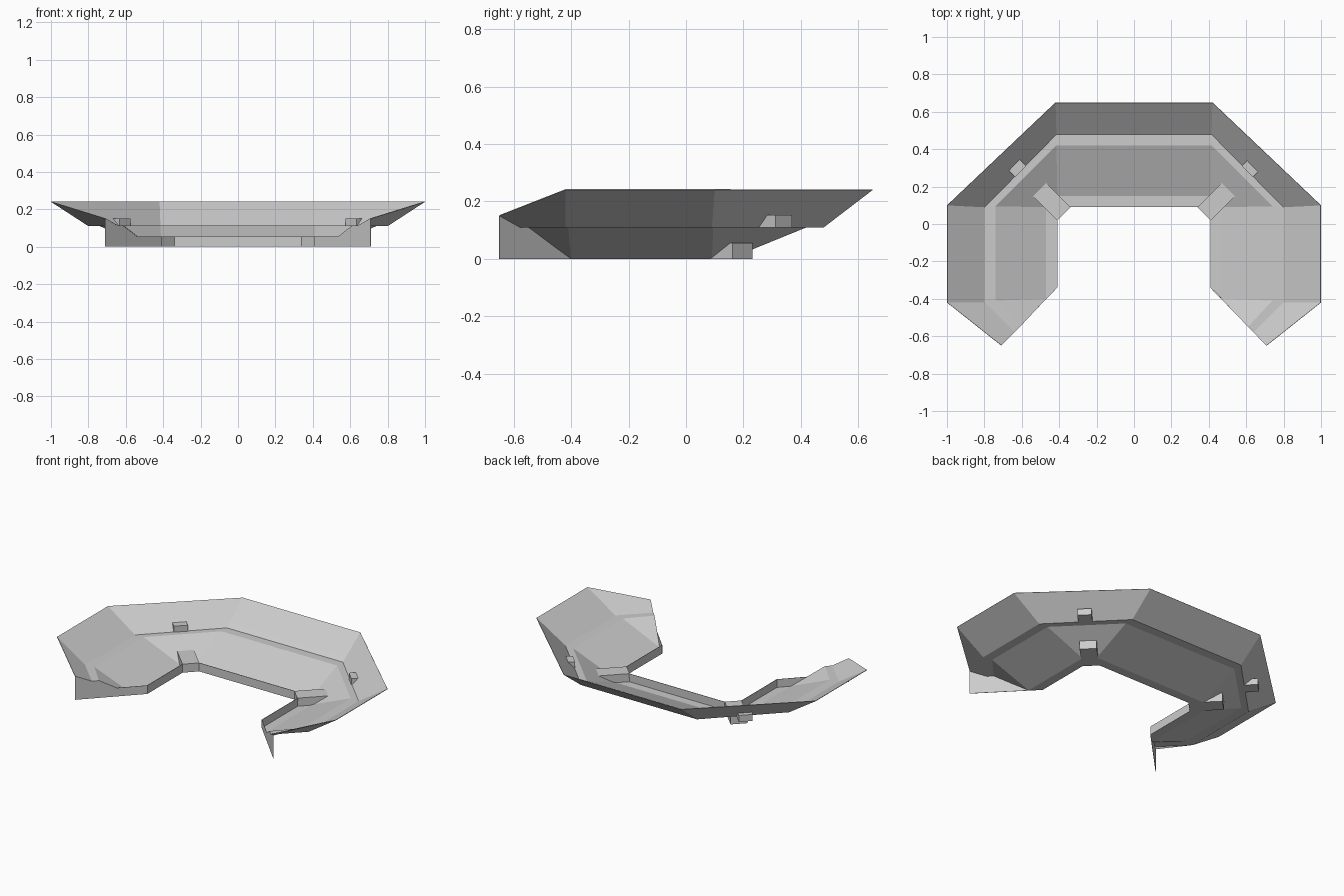
import bpy, bmesh
from mathutils import Vector

if "Cube" in bpy.data.objects:
    bpy.data.objects.remove(bpy.data.objects["Cube"])


def make(name, verts, faces, thick=0.0):
    me = bpy.data.meshes.new(name)
    me.from_pydata(verts, [], faces)
    bm = bmesh.new()
    bm.from_mesh(me)
    bmesh.ops.remove_doubles(bm, verts=bm.verts, dist=1e-4)
    bm.to_mesh(me)
    bm.free()
    ob = bpy.data.objects.new(name, me)
    bpy.context.collection.objects.link(ob)
    if thick:
        m = ob.modifiers.new("thickness", 'SOLIDIFY')
        m.thickness = thick
        m.offset = 1
    return ob


def flip(pts, side):
    return [(x * side, y, z) for x, y, z in pts]


# Stand shell: bent strips between rings, each ring given as its right half
# (cut end, end bend, corner start, corner finish)
def level(z, *xy):
    return [(x, y, z) for x, y in xy]


inner = [(.41, -.34), (.41, -.34), (.41, .02), (.34, .09)]
rings = [
    level(.055, *inner),                                            # parapet top
    level(0, *inner),                                               # parapet foot
    level(0, (.47, -.40), (.47, -.40), (.47, .09), (.41, .15)),     # lower tier foot
    level(.11, (.61, -.55), (.74, -.41), (.74, .095), (.415, .42)), # walkway inner
    level(.11, (.64, -.58), (.80, -.42), (.80, .09), (.415, .48)),  # walkway outer
    [(.71, -.65, .15), (1, -.42, .24), (1, .10, .24), (.42, .65, .24)],  # rim
]
rings = [r + flip(r, -1)[::-1] for r in rings]
n = len(rings[0])
verts = [p for r in rings for p in r]
faces = []
for i in range(len(rings) - 1):
    for k in range(n - 1):
        q = [i * n + k, (i + 1) * n + k, (i + 1) * n + k + 1, i * n + k + 1]
        keep = []
        for v in q:     # collapse coincident corners to triangles
            if all((Vector(verts[v]) - Vector(verts[w])).length > 1e-4 for w in keep):
                keep.append(v)
        if len(keep) > 2:
            faces.append(keep)
make("stand_shell", verts, faces, .003)


# Block running outward at 45 degrees from a start point
def block(name, start, length, width, z0, z1, side):
    d = Vector((1, 1)).normalized()
    w = Vector((-d.y, d.x)) * width / 2
    s = Vector(start)
    base = [s - w, s + d * length - w, s + d * length + w, s + w]
    v = [(p.x, p.y, z) for z in (z0, z1) for p in base]
    f = [(3, 2, 1, 0), (4, 5, 6, 7)] + [(i, (i + 1) % 4, (i + 1) % 4 + 4, i + 4) for i in range(4)]
    if side < 0:
        f = [g[::-1] for g in f]
    make(name, flip(v, side), f)


for side, tag in ((1, "right"), (-1, "left")):
    # Vertical wall closing the cut end
    top = [(.41, .055), (.54, .055), (.61, .11), (.64, .11), (.71, .15)]
    outline = [(.41, 0), (.71, 0)] + top[::-1]
    wall = [(x, -.34 - (x - .41) * 1.033, z) for x, z in outline]
    make("end_wall_" + tag, flip(wall, side), [list(range(7))], .002)

    # Entrance passages at the corners
    block("inner_gate_" + tag, (.375, .055), .2, .1, 0, .055, side)
    block("outer_gate_" + tag, (.605, .28), .085, .083, .11, .152, side)

    # Seating panels either side of the central aisle, and on the wings
    e = .004
    panels = {
        "lower_seats_": [(.03, .15, e), (.41, .15, e), (.41, .42, .11 + e), (.03, .42, .11 + e)],
        "upper_seats_": [(.03, .48, .11 + e), (.41, .48, .11 + e), (.41, .648, .24), (.03, .648, .24)],
        "wing_seats_": [(.47, -.40, e), (.74, -.40, .11 + e), (.74, .09, .11 + e), (.47, .09, e)],
    }
    for name, pts in panels.items():
        f = [0, 1, 2, 3] if side > 0 else [3, 2, 1, 0]
        make(name + tag, flip(pts, side), [f])
